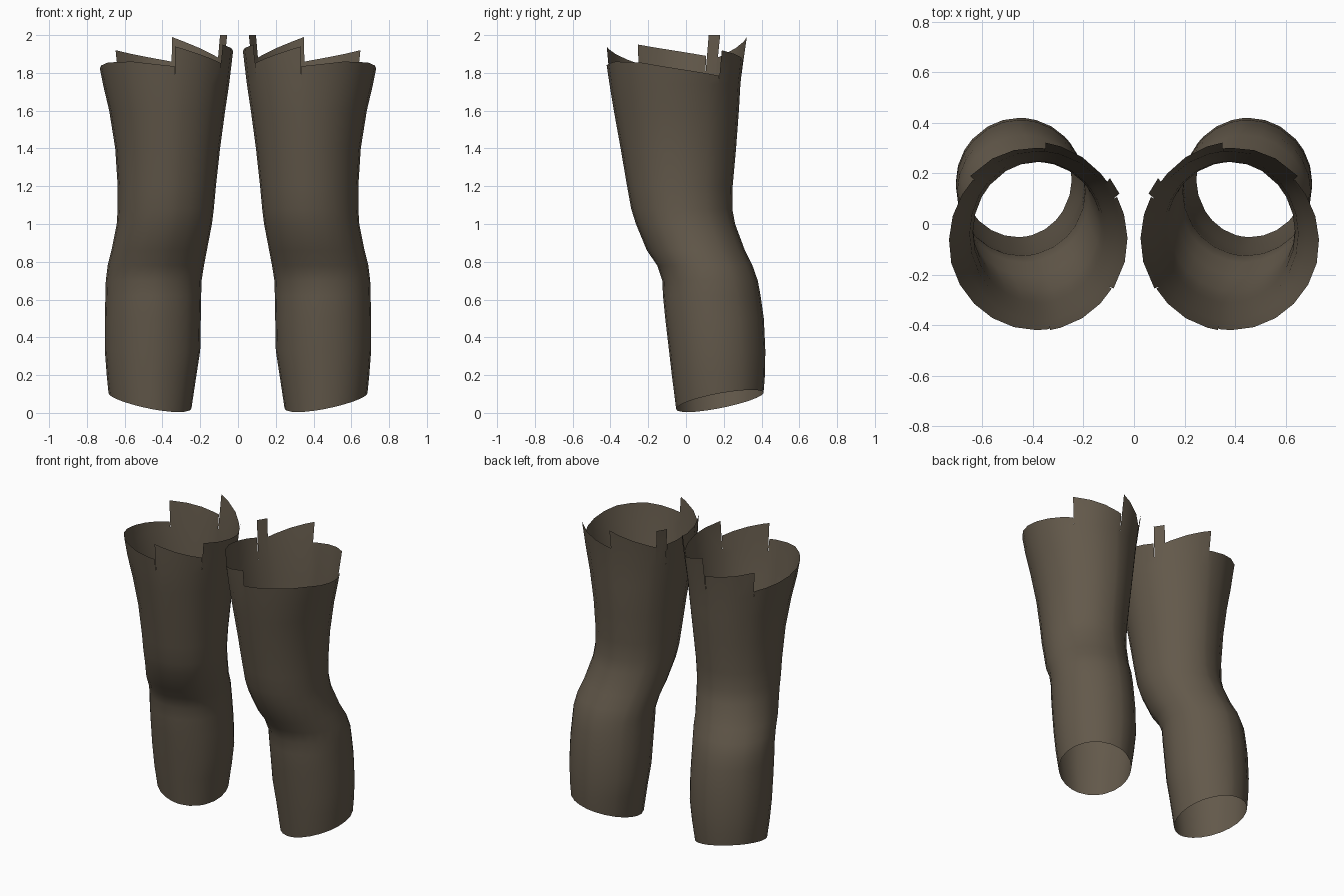
import bpy, bmesh
from math import sin, cos, radians

cube = bpy.data.objects.get("Cube")
if cube:
    bpy.data.objects.remove(cube, do_unlink=True)

# One brown cloth colour
brown = bpy.data.materials.new("dark_brown_cloth")
brown.use_nodes = True
brown.diffuse_color = (0.125, 0.1, 0.07, 1)
brown.node_tree.nodes["Principled BSDF"].inputs["Base Color"].default_value = brown.diffuse_color

# Leg sections: height, inner x, outer x, front y, back y
SECTIONS = [
    (0.0, 0.25, 0.66, -0.05, 0.39),
    (0.1, 0.235, 0.685, -0.06, 0.41),
    (0.2, 0.22, 0.695, -0.075, 0.418),
    (0.33, 0.2, 0.705, -0.09, 0.42),
    (0.5, 0.197, 0.705, -0.11, 0.412),
    (0.62, 0.195, 0.702, -0.122, 0.395),
    (0.7, 0.193, 0.7, -0.125, 0.38),
    (0.78, 0.18, 0.69, -0.152, 0.352),
    (0.86, 0.165, 0.67, -0.207, 0.312),
    (1.0, 0.138, 0.642, -0.265, 0.26),
    (1.08, 0.128, 0.637, -0.29, 0.245),
    (1.2, 0.117, 0.637, -0.312, 0.247),
    (1.4, 0.095, 0.65, -0.346, 0.265),
    (1.6, 0.068, 0.682, -0.382, 0.28),
    (1.74, 0.047, 0.715, -0.405, 0.288),
    (1.84, 0.033, 0.735, -0.42, 0.297),
    (2.0, 0.018, 0.745, -0.425, 0.325),
]
ROWS = [s[0] for s in SECTIONS if 0.15 < s[0] < 1.75]

# Torn upper edge: strips of (angle, height); angle runs outer, back, inner, front
STRIPS = [
    [(42, 1.92), (95, 1.86)],
    [(95, 1.99), (142, 1.88)],
    [(142, 2.0), (153, 2.0)],
    [(153, 1.89), (213, 1.95)],
    [(213, 1.85), (262, 1.94)],
    [(262, 1.835), (300, 1.86), (330, 1.855), (360, 1.825), (402, 1.785)],
]


def blend(points, t):
    """Interpolate the values that follow the key in each tuple."""
    for a, b in zip(points, points[1:]):
        if t <= b[0]:
            break
    f = (t - a[0]) / (b[0] - a[0])
    return [p + (q - p) * f for p, q in zip(a[1:], b[1:])]


def surface(angle, z, side):
    inner, outer, front, back = blend(SECTIONS, z)
    c, s = cos(radians(angle)), sin(radians(angle))
    x = (inner + outer) / 2 + (outer - inner) / 2 * c
    y = (front + back) / 2 + (back - front) / 2 * s
    return (side * x, y, z)


def hem(angle):
    """Slanted lower edge, lowest at the inner front."""
    return 0.063 + 0.04 * cos(radians(angle)) + 0.043 * sin(radians(angle))


def build_leg(name, side):
    bm = bmesh.new()
    cache = {}

    def vert(key, angle, z):
        key = (key, angle % 360)
        if key not in cache:
            cache[key] = bm.verts.new(surface(angle, z, side))
        return cache[key]

    def column(strip, angle):
        body = [vert("hem", angle, hem(angle))]
        body += [vert(z, angle, z) for z in ROWS]
        top = vert("strip" + str(strip), angle, blend(STRIPS[strip], angle)[0])
        return body + [top]

    for i, strip in enumerate(STRIPS):
        start, end = strip[0][0], strip[-1][0]
        angles = [start]
        angles += [a for a in range(0, 420, 15) if start + 3 < a < end - 3]
        angles.append(end)
        for a, b in zip(angles, angles[1:]):
            left, right = column(i, a), column(i, b)
            for k in range(len(left) - 1):
                quad = [left[k], right[k], right[k + 1], left[k + 1]]
                bm.faces.new(quad if side > 0 else quad[::-1])

    mesh = bpy.data.meshes.new(name)
    bm.to_mesh(mesh)
    bm.free()
    mesh.materials.append(brown)
    leg = bpy.data.objects.new(name, mesh)
    bpy.context.collection.objects.link(leg)
    bpy.ops.object.select_all(action="DESELECT")
    leg.select_set(True)
    bpy.context.view_layer.objects.active = leg
    bpy.ops.object.shade_smooth_by_angle(angle=radians(50))


build_leg("left_trouser_leg", 1)
build_leg("right_trouser_leg", -1)
